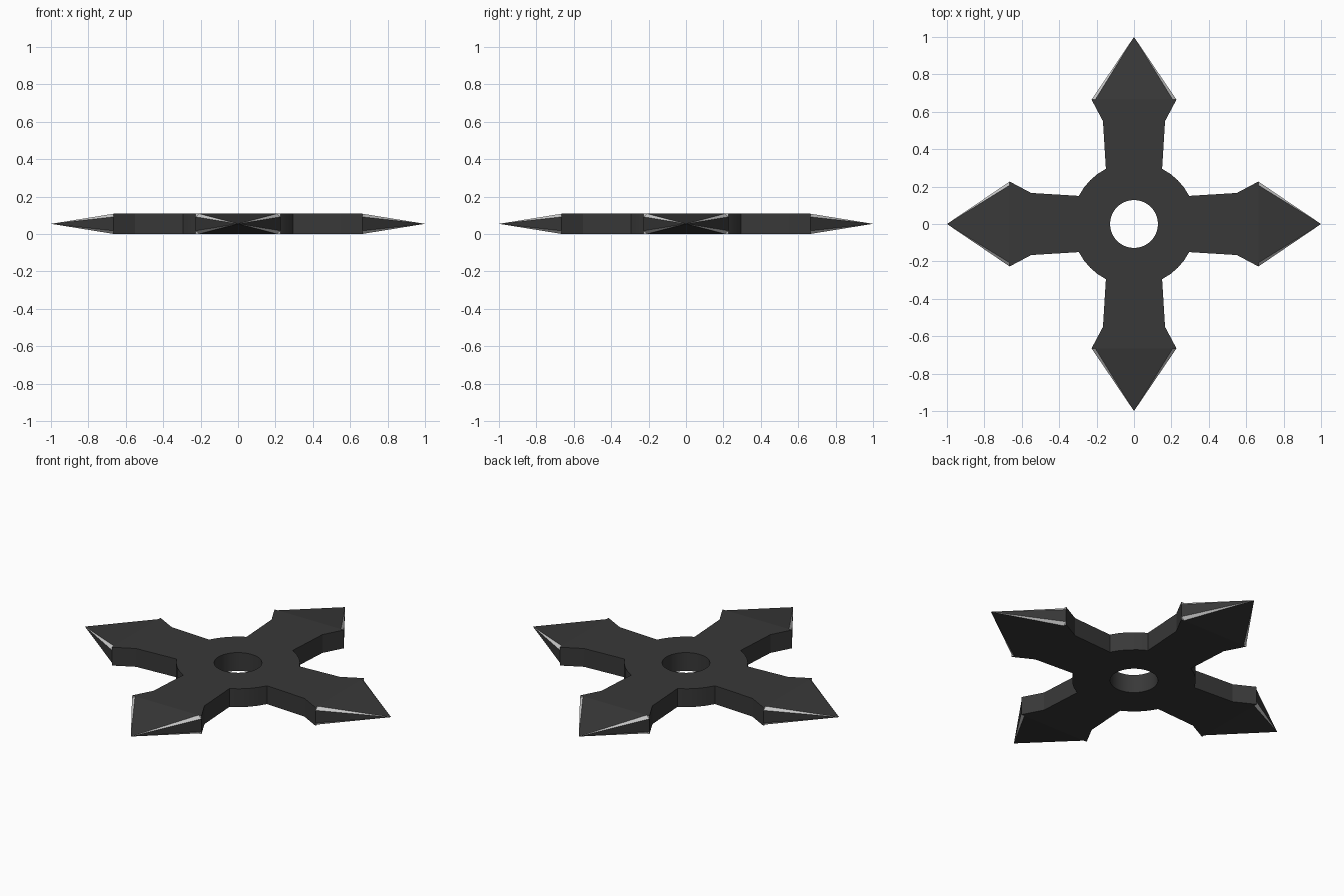
import bpy, bmesh, math
from mathutils import Matrix

if "Cube" in bpy.data.objects:
    bpy.data.objects.remove(bpy.data.objects["Cube"])

T = 0.108          # plate thickness
MID = T / 2
HUB_R, HOLE_R = 0.331, 0.128
SEG, SPAN = 40, 3  # hub segments; half arm width in segments


def material(name, v):
    m = bpy.data.materials.new(name)
    m.diffuse_color = (v, v, v, 1)
    m.use_nodes = True
    m.node_tree.nodes["Principled BSDF"].inputs["Base Color"].default_value = m.diffuse_color
    return m


def polar(r, i):
    a = 2 * math.pi * i / SEG
    return (r * math.cos(a), r * math.sin(a))


bm = bmesh.new()


def face(points, rot=0, mat=0, smooth=False):
    m = Matrix.Rotation(rot, 4, 'Z')
    f = bm.faces.new([bm.verts.new(m @ bm.verts.new(p).co) for p in points])
    f.material_index = mat
    f.smooth = smooth


def wall(p, q, rot=0, smooth=False):
    face([(*p, 0), (*q, 0), (*q, T), (*p, T)], rot, 0, smooth)


# Hub: flat ring with a round hole
for i in range(SEG):
    a, b = polar(HUB_R, i), polar(HUB_R, i + 1)
    c, d = polar(HOLE_R, i + 1), polar(HOLE_R, i)
    for z in (0, T):
        face([(*p, z) for p in (a, b, c, d)])
    wall(c, d, smooth=True)
    if SPAN <= i % 10 < 10 - SPAN:
        wall(a, b, smooth=True)

# Four arms, each a flared shank and a four-sided point with ground edges
NECK, BARB, TIP = (0.55, 0.166), (0.665, 0.227), (1.0, 0, MID)
INSET, DROP = 0.02, 0.017
for k in range(4):
    r = k * math.pi / 2
    arc = [polar(HUB_R, i) for i in range(-SPAN, SPAN + 1)]
    inner = (BARB[0], BARB[1] - INSET)
    right = [NECK, BARB, inner]
    left = [(x, -y) for x, y in reversed(right)]
    for z, zd in ((0, DROP), (T, T - DROP)):
        face([(*p, z) for p in arc + right + left], r)
        face([(*inner, z), (inner[0], -inner[1], z), TIP], r)
        for s in (1, -1):
            hi = (inner[0], s * inner[1], z)
            lo = (BARB[0], s * BARB[1], zd)
            face([hi, lo, TIP], r, 1)
            face([hi, lo, (BARB[0], s * BARB[1], z)], r, 1)
    for s in (1, -1):
        n, b = (NECK[0], s * NECK[1]), (BARB[0], s * BARB[1])
        root = (arc[-1][0], s * arc[-1][1])
        wall(root, n, r)
        face([(*n, 0), (*b, 0), (*b, DROP), (*b, T - DROP), (*b, T), (*n, T)], r)
        face([(*b, DROP), (*b, T - DROP), TIP], r)

# Weld into one closed solid
bmesh.ops.delete(bm, geom=[v for v in bm.verts if not v.link_faces], context='VERTS')
bmesh.ops.remove_doubles(bm, verts=bm.verts[:], dist=1e-4)
bmesh.ops.recalc_face_normals(bm, faces=bm.faces[:])
for e in bm.edges:
    if len(e.link_faces) == 2 and e.calc_face_angle(0) > math.radians(15):
        e.smooth = False

me = bpy.data.meshes.new("throwing_star")
bm.to_mesh(me)
bm.free()
me.materials.append(material("dark_steel", 0.04))
me.materials.append(material("ground_edge", 0.7))
star = bpy.data.objects.new("throwing_star", me)
bpy.context.collection.objects.link(star)
